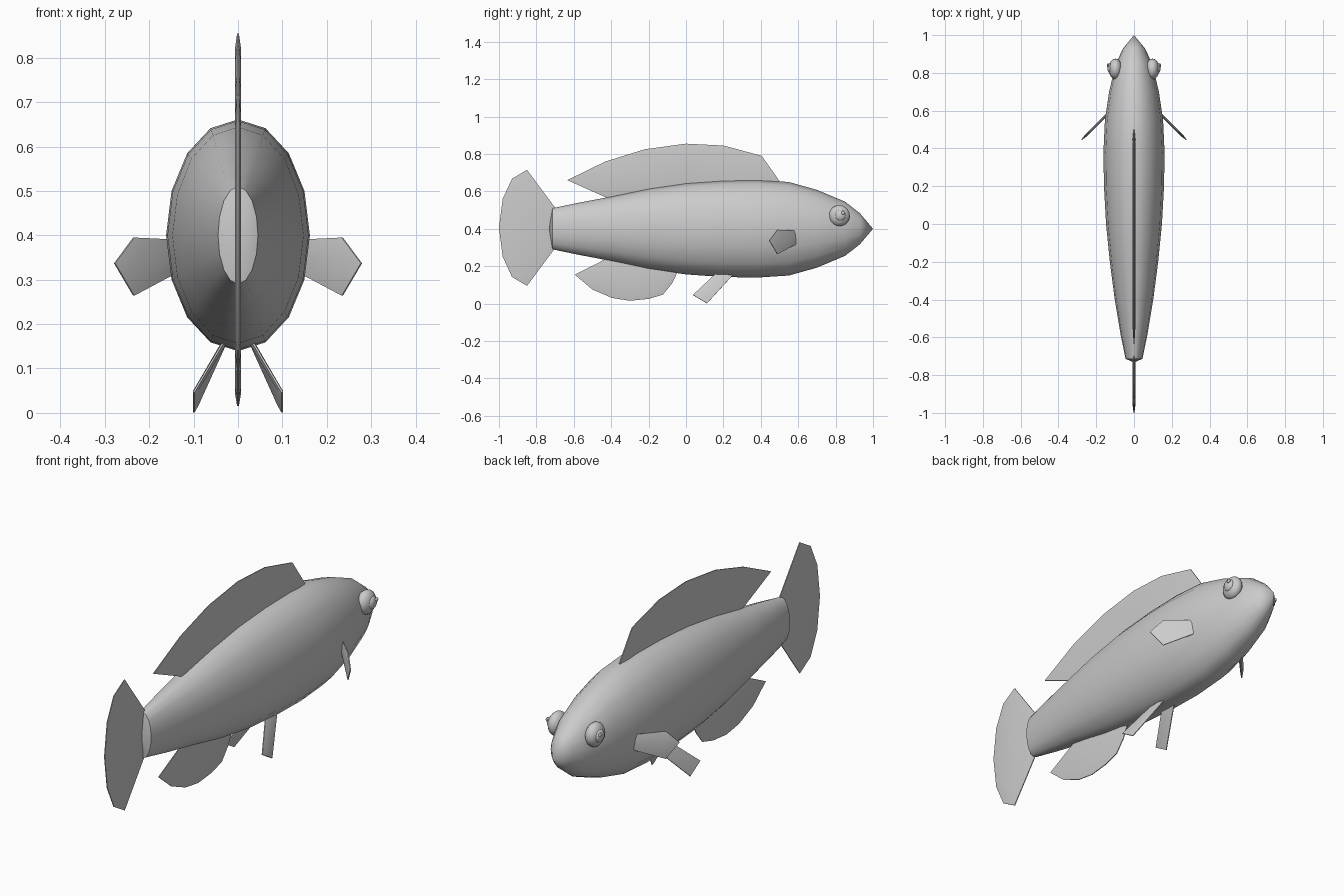
import bpy, bmesh, math
from mathutils import Vector

if "Cube" in bpy.data.objects:
    bpy.data.objects.remove(bpy.data.objects["Cube"])


def finish(bm, name, angle=35):
    bmesh.ops.recalc_face_normals(bm, faces=bm.faces[:])
    mesh = bpy.data.meshes.new(name)
    bm.to_mesh(mesh)
    bm.free()
    ob = bpy.data.objects.new(name, mesh)
    bpy.context.collection.objects.link(ob)
    bpy.ops.object.select_all(action='DESELECT')
    ob.select_set(True)
    bpy.context.view_layer.objects.active = ob
    bpy.ops.object.shade_smooth_by_angle(angle=math.radians(angle))
    return ob


def fin(name, pts, edge=0.004, inset=0.03, bulge=0.005):
    """Thin plate from a planar outline, with a slightly thicker middle."""
    bm = bmesh.new()
    base = bm.faces.new([bm.verts.new(p) for p in pts])
    base.normal_update()
    n = base.normal.copy()
    ret = bmesh.ops.extrude_face_region(bm, geom=[base], use_keep_orig=True)
    top = [g for g in ret['geom'] if isinstance(g, bmesh.types.BMFace)][0]
    bmesh.ops.translate(bm, verts=top.verts[:], vec=n * edge / 2)
    bmesh.ops.translate(bm, verts=base.verts[:], vec=-n * edge / 2)
    bmesh.ops.recalc_face_normals(bm, faces=bm.faces[:])
    for cap in (base, top):
        bmesh.ops.inset_region(bm, faces=[cap], thickness=inset, depth=bulge,
                               use_even_offset=True)
    return finish(bm, name, 30)


def flat(pairs):
    return [(0, y, z) for y, z in pairs]


# Body: 16-sided elliptical rings (y, half width, half height) around z = 0.4
SIDES, MID = 16, 0.4
rings = [(-0.714, 0.045, 0.110), (-0.58, 0.072, 0.138), (-0.40, 0.102, 0.172),
         (-0.20, 0.128, 0.215), (0.0, 0.148, 0.244), (0.20, 0.159, 0.258),
         (0.38, 0.162, 0.261), (0.55, 0.154, 0.250), (0.70, 0.132, 0.208),
         (0.85, 0.096, 0.145), (0.93, 0.058, 0.083)]
bm = bmesh.new()
loops = []
for y, w, h in rings:
    loops.append([bm.verts.new((w * math.sin(2 * math.pi * i / SIDES), y,
                                MID + h * math.cos(2 * math.pi * i / SIDES)))
                  for i in range(SIDES)])
tail_end = bm.verts.new((0, -0.733, MID))
nose = bm.verts.new((0, 1.0, MID))
for i in range(SIDES):
    j = (i + 1) % SIDES
    for a, b in zip(loops, loops[1:]):
        bm.faces.new((a[i], a[j], b[j], b[i]))
    bm.faces.new((tail_end, loops[0][j], loops[0][i]))
    bm.faces.new((nose, loops[-1][i], loops[-1][j]))
finish(bm, "body", 45)

# Fins on the centre line
fin("dorsal_fin", flat([(-0.635, 0.66), (-0.43, 0.76), (-0.22, 0.825), (0, 0.855),
                        (0.2, 0.845), (0.405, 0.79), (0.5, 0.655), (0.44, 0.61),
                        (0, 0.6), (-0.41, 0.56)]), inset=0.035)
fin("tail_fin", flat([(-0.69, 0.5), (-0.85, 0.715), (-0.93, 0.668), (-0.98, 0.56),
                      (-1.0, 0.405), (-0.98, 0.25), (-0.93, 0.142), (-0.85, 0.095),
                      (-0.69, 0.31)]), inset=0.035)
fin("anal_fin", flat([(-0.595, 0.155), (-0.5, 0.075), (-0.395, 0.03), (-0.3, 0.015),
                      (-0.2, 0.025), (-0.123, 0.048), (-0.075, 0.107), (-0.03, 0.2),
                      (-0.25, 0.24), (-0.42, 0.243)]), inset=0.03)

# Paired fins and eyes
for s, side in ((1, "right"), (-1, "left")):
    fin(side + "_pectoral_fin",
        [(s * x, y, z) for x, y, z in [(0.278, 0.445, 0.337), (0.235, 0.488, 0.395),
                                       (0.13, 0.593, 0.39), (0.13, 0.593, 0.32),
                                       (0.235, 0.488, 0.264)]],
        inset=0.02, bulge=0.004)
    fin(side + "_pelvic_fin",
        [(s * x, y, z) for x, y, z in [(0.1, 0.037, 0.046), (0.1, 0.112, 0.001),
                                       (0.015, 0.28, 0.185), (0.015, 0.19, 0.19)]],
        inset=0.015, bulge=0.003)
    # Flattened spheres: (part, centre, radii)
    for part, c, r in (("eye", (0.098, 0.82, 0.47), (0.036, 0.056, 0.056)),
                       ("pupil", (0.124, 0.825, 0.472), (0.017, 0.03, 0.03)),
                       ("eye_glint", (0.138, 0.84, 0.485), (0.006, 0.01, 0.01))):
        bm = bmesh.new()
        bmesh.ops.create_uvsphere(bm, u_segments=16, v_segments=10, radius=1)
        for v in bm.verts:
            v.co = Vector((s * (c[0] + r[0] * v.co.x), c[1] + r[1] * v.co.y,
                           c[2] + r[2] * v.co.z))
        finish(bm, side + "_" + part, 60)
